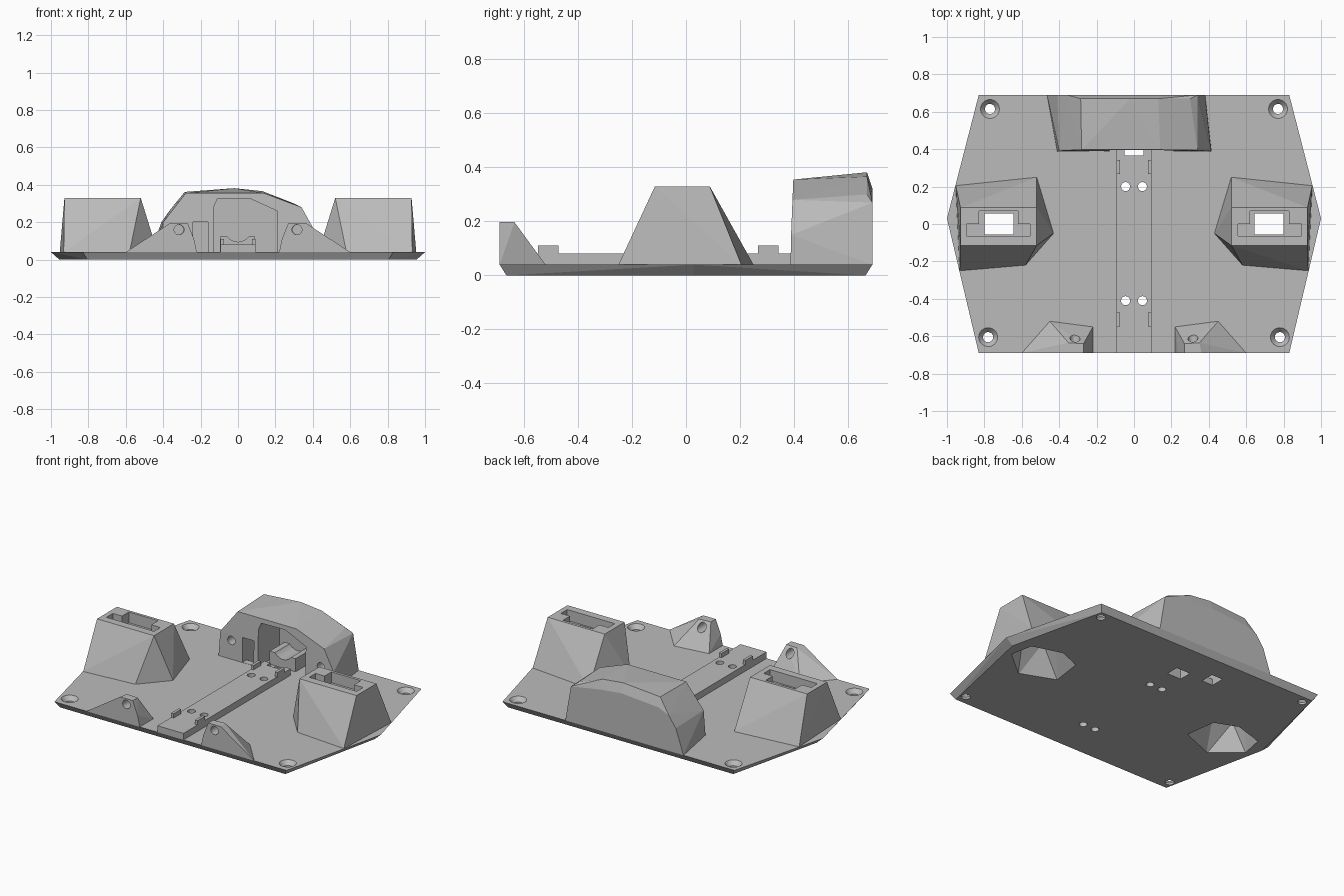
import bpy, bmesh
from mathutils import Matrix, Vector

cube = bpy.data.objects.get("Cube")
if cube:
    bpy.data.objects.remove(cube, do_unlink=True)

grey = bpy.data.materials.new("plain_grey")
grey.use_nodes = True
COLOUR = (0.5, 0.5, 0.5, 1)
grey.diffuse_color = COLOUR
grey.node_tree.nodes["Principled BSDF"].inputs["Base Color"].default_value = COLOUR

TOP = 0.04  # upper face of the base plate


def finish(name, bm):
    bmesh.ops.recalc_face_normals(bm, faces=bm.faces)
    mesh = bpy.data.meshes.new(name)
    bm.to_mesh(mesh)
    bm.free()
    mesh.materials.append(grey)
    obj = bpy.data.objects.new(name, mesh)
    bpy.context.collection.objects.link(obj)
    return obj


def hull(name, points, side=1):
    """Faceted solid wrapped around a few points; side=-1 mirrors it in x."""
    bm = bmesh.new()
    verts = [bm.verts.new((side * x, y, z)) for x, y, z in points]
    res = bmesh.ops.convex_hull(bm, input=verts)
    loose = [v for v in bm.verts if not v.link_faces]
    bmesh.ops.delete(bm, geom=loose, context='VERTS')
    bmesh.ops.dissolve_limit(bm, angle_limit=0.01, verts=bm.verts, edges=bm.edges)
    return finish(name, bm)


def box(name, x, y, z, side=1):
    return hull(name, [(a, b, c) for a in x for b in y for c in z], side)


def cone(name, centre, r1, r2, depth, axis='Z'):
    bm = bmesh.new()
    bmesh.ops.create_cone(bm, cap_ends=True, segments=32, radius1=r1, radius2=r2, depth=depth)
    turn = Matrix.Rotation(1.5708, 4, 'X') if axis == 'Y' else Matrix()
    bmesh.ops.transform(bm, matrix=Matrix.Translation(Vector(centre)) @ turn, verts=bm.verts)
    return finish(name, bm)


def at(points, z):
    return [(x, y, z) for x, y in points]


def cut(obj, cutters):
    for c in cutters:
        c.hide_render = True
        m = obj.modifiers.new("cut", 'BOOLEAN')
        m.operation, m.solver, m.object = 'DIFFERENCE', 'EXACT', c
    deps = bpy.context.evaluated_depsgraph_get()
    mesh = bpy.data.meshes.new_from_object(obj.evaluated_get(deps))
    obj.modifiers.clear()
    obj.data = mesh


# Base plate with bevelled underside, and central rail
rim = [(0.83, 0.69), (1, 0.03), (0.83, -0.69)]
foot = [(0.805, 0.665), (0.955, 0.03), (0.805, -0.665)]
both = lambda pts: pts + [(-x, y) for x, y in pts]
plate = hull("base_plate", at(both(rim), TOP) + at(both(foot), 0))
rail = box("centre_rail", (-0.093, 0.093), (-0.69, 0.405), (TOP, 0.082))
plate_cuts, rail_cuts = [], []

# Screw holes through the rail and countersunk corner holes
for s in (-1, 1):
    for y in (0.2, -0.41):
        rail_cuts.append(cone("rail_hole_cutter", (0.045 * s, y, 0.05), 0.024, 0.024, 0.3))
    for x, y in ((0.77, 0.615), (0.78, -0.605)):
        plate_cuts.append(cone("screw_cutter", (x * s, y, 0), 0.027, 0.027, 0.3))
        plate_cuts.append(cone("sink_cutter", (x * s, y, 0.028), 0.027, 0.053, 0.03))
    # Small retaining clips along the rail
    for y in (-0.51, 0.305):
        box("rail_clip", (0.076, 0.094), (y - 0.038, y + 0.038), (0.078, 0.11), s)

# Cable openings at the back of the rail
cable = box("cable_cutter", (-0.05, 0.05), (0.365, 0.45), (-0.1, 0.2))
slot = box("slot_cutter", (-0.24, -0.16), (0.3, 0.52), (TOP + 0.001, 0.2))
slot_floor = box("slot_floor_cutter", (-0.24, -0.16), (0.43, 0.52), (-0.1, 0.19))
cavities = []

# Side towers: flared feet, stepped socket on top, faceted hollow below
for s, label in ((1, "left"), (-1, "right")):
    inner = 0.52
    foot_pts = [(inner, 0.25), (0.953, 0.205), (0.932, -0.25),
                (0.58, -0.22), (0.43, -0.05)]
    head = [(inner, 0.088), (0.928, 0.088), (0.928, -0.115), (inner, -0.115)]
    tower = hull(label + "_tower", at(foot_pts, TOP) + at(head, 0.33), s)
    hollow = [(0.52, 0.1), (0.67, 0.16), (0.87, 0.1), (0.9, -0.05), (0.72, -0.2), (0.49, -0.11)]
    roof = [(0.65, 0.055), (0.8, 0.055), (0.8, -0.055), (0.65, -0.055)]
    cavity = hull("cavity_cutter", at(hollow, -0.01) + at(roof, 0.17), s)
    cavities.append(cavity)
    cut(tower, [
        cavity,
        box("socket_cutter", (0.555, 0.895), (-0.065, 0), (0.26, 0.5), s),
        box("step_cutter", (0.62, 0.83), (-0.03, 0.07), (0.26, 0.5), s),
        box("through_cutter", (0.645, 0.8), (-0.055, 0.055), (0.1, 0.5), s),
    ])

    # Front bracket with a pivot hole
    bracket = hull(label + "_front_bracket",
                   at([(0.6, -0.69), (0.45, -0.52), (0.22, -0.55), (0.22, -0.69)], TOP)
                   + at([(0.36, -0.69), (0.27, -0.69), (0.27, -0.64), (0.35, -0.635)], 0.197)
                   + at([(0.235, -0.69), (0.24, -0.63)], 0.11), s)
    cut(bracket, [cone("pivot_cutter", (0.315 * s, -0.66, 0.16), 0.027, 0.027, 0.2, 'Y')])

cut(plate, plate_cuts + rail_cuts + cavities + [cable, slot_floor])
cut(rail, rail_cuts + [cable])

# Rear housing: angular shell with an arched bay
front = [(-0.41, TOP), (-0.4, 0.2), (-0.28, 0.355), (0.14, 0.355),
         (0.34, 0.28), (0.412, 0.15), (0.415, TOP)]
back = [(-0.465, TOP), (-0.41, 0.2), (-0.36, 0.27), (0.34, 0.27), (0.38, TOP)]
crest = [(-0.285, 0.362), (-0.02, 0.382), (0.13, 0.366), (0.3, 0.3)]
housing = hull("rear_housing",
               [(x, 0.387 + 0.04 * max(0, z - 0.1), z) for x, z in front]
               + [(x, 0.69, z) for x, z in back]
               + [(x, 0.67, z) for x, z in crest]
               + [(x, 0.69, z - 0.06) for x, z in crest])
arch = [(-0.13, TOP - 0.02), (-0.13, 0.28), (-0.11, 0.325), (0.06, 0.328), (0.21, 0.26),
        (0.21, TOP - 0.02)]
bay = hull("bay_cutter", [(x, y, z) for x, z in arch for y in (0.3, 0.61)])
cut(housing, [bay, slot, slot_floor]
    + [cone("pin_cutter", (0.32 * s, 0.39, 0.16), 0.027, 0.027, 0.2, 'Y') for s in (-1, 1)])

# Saddle block inside the bay
saddle = box("bay_saddle", (-0.095, 0.09), (0.46, 0.61), (TOP, 0.125))
cut(saddle, [cone("saddle_cutter", (0, 0.53, 0.165), 0.07, 0.07, 0.4, 'Y')])

# Remove the cutting helpers
for obj in list(bpy.data.objects):
    if obj.name.split(".")[0].endswith("_cutter"):
        bpy.data.objects.remove(obj, do_unlink=True)
